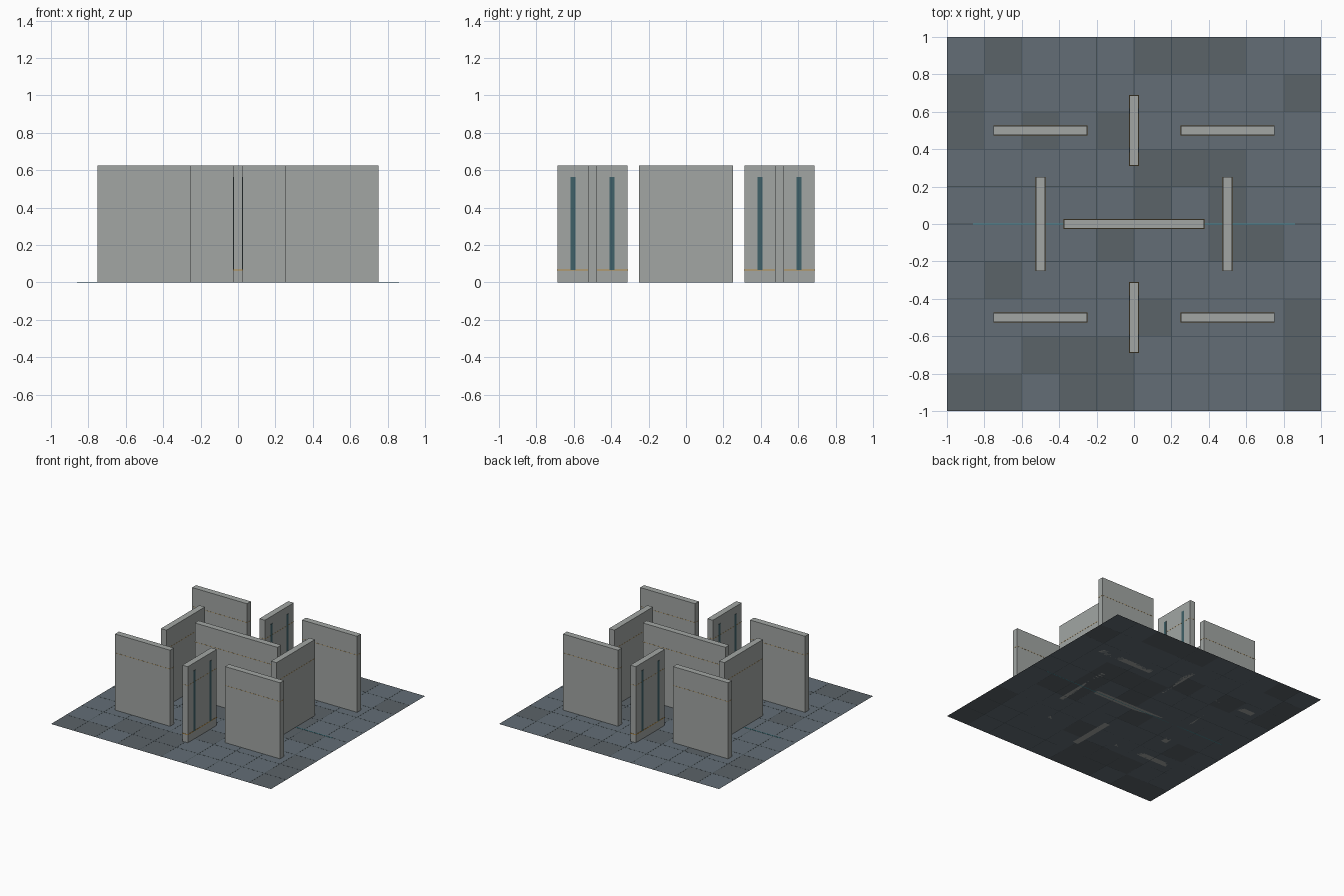
import bpy, bmesh, random
from mathutils import Matrix, Vector

if "Cube" in bpy.data.objects:
    bpy.data.objects.remove(bpy.data.objects["Cube"])

random.seed(4)
H, T = 0.625, 0.05


def material(name, rgb):
    m = bpy.data.materials.new(name)
    m.diffuse_color = (*rgb, 1)
    m.use_nodes = True
    m.node_tree.nodes["Principled BSDF"].inputs["Base Color"].default_value = m.diffuse_color
    return m


CONCRETE = material("concrete", (0.36, 0.38, 0.37))
TEAL = material("dark_teal", (0.05, 0.12, 0.14))
LINE = material("line_teal", (0.06, 0.26, 0.31))
AMBER = material("amber", (0.5, 0.28, 0.06))
TILES = [material("tile_blue", (0.125, 0.155, 0.18)),
         material("tile_grey", (0.105, 0.125, 0.14))]
JOINT = material("tile_joint", (0.06, 0.08, 0.09))


def finish(bm, name, mats):
    me = bpy.data.meshes.new(name)
    bm.to_mesh(me)
    bm.free()
    for m in mats:
        me.materials.append(m)
    ob = bpy.data.objects.new(name, me)
    bpy.context.collection.objects.link(ob)
    return ob


def box(name, centre, size, mat):
    bm = bmesh.new()
    bmesh.ops.create_cube(bm, size=1, matrix=Matrix.Translation(Vector(centre))
                          @ Matrix.Diagonal((*size, 1)))
    return finish(bm, name, [mat])


def wall(name, x, y, length, along_x):
    # slab with a hairline amber stripe around it
    sx, sy = (length, T) if along_x else (T, length)
    box(name, (x, y, H / 2), (sx, sy, H), CONCRETE)
    box(name + "_stripe", (x, y, 0.47), (sx + 0.002, sy + 0.002, 0.002), AMBER)


# Tiled floor sheet
bm = bmesh.new()
bmesh.ops.create_grid(bm, x_segments=10, y_segments=10, size=1)
for f in bm.faces:
    f.material_index = int(random.random() < 0.25)
finish(bm, "tiled_floor", TILES)

# Thin joints between the tiles
for i in range(1, 10):
    p = -1 + 0.2 * i
    box("joint_x", (0, p, 0.0003), (2, 0.004, 0.0006), JOINT)
    box("joint_y", (p, 0, 0.0003), (0.004, 2, 0.0006), JOINT)

# Guide line on the floor
box("floor_guide_line", (0, 0, 0.001), (1.72, 0.007, 0.002), LINE)

# Centre, side and corner walls
wall("centre_wall", 0, 0, 0.75, True)
for sx in (-1, 1):
    wall("side_wall", sx * 0.5, 0, 0.5, False)
    for sy in (-1, 1):
        wall("corner_wall", sx * 0.5, sy * 0.5, 0.5, True)

# End walls with vertical strips and a low amber band
for sy in (-1, 1):
    wall("end_wall", 0, sy * 0.5, 0.375, False)
    box("end_wall_band", (0, sy * 0.5, 0.066), (T + 0.003, 0.378, 0.006), AMBER)
    for sx in (-1, 1):
        for dy in (-0.104, 0.104):
            box("vertical_strip", (sx * T / 2, sy * 0.5 + dy, 0.3155),
                (0.006, 0.025, 0.497), TEAL)
